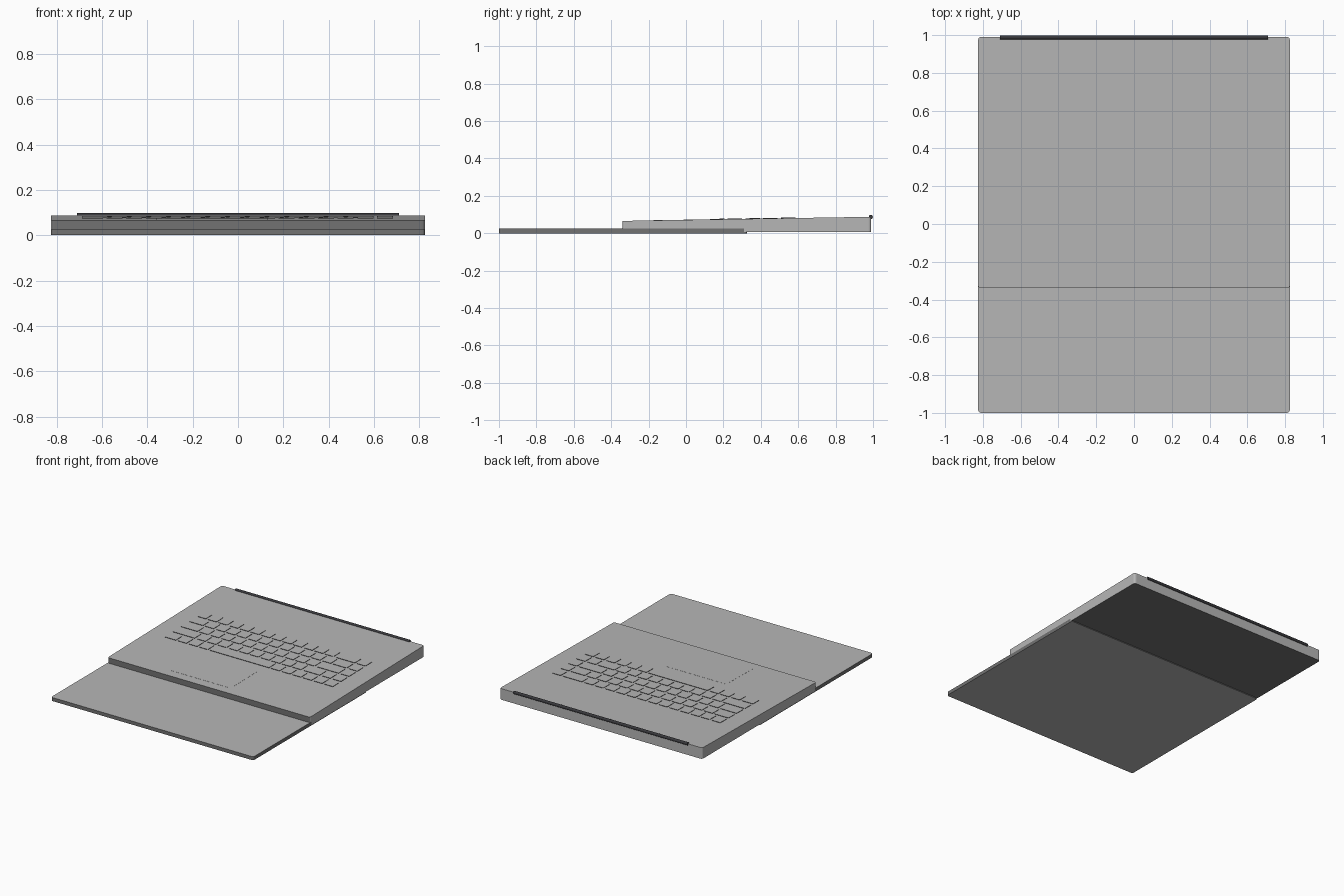
import bpy, bmesh, math
from mathutils import Vector

cube = bpy.data.objects.get("Cube")
if cube:
    bpy.data.objects.remove(cube)


def material(name, colour):
    m = bpy.data.materials.new(name)
    m.use_nodes = True
    m.diffuse_color = (*colour, 1)
    m.node_tree.nodes["Principled BSDF"].inputs["Base Color"].default_value = (*colour, 1)
    return m


silver = material("silver", (0.47, 0.47, 0.47))
grey = material("dark grey", (0.17, 0.17, 0.17))
black = material("charcoal", (0.04, 0.04, 0.045))

HALF_W = 0.825
FRONT, BACK = -0.34, 0.99


def deck(y):
    """Height of the sloping keyboard deck."""
    return 0.066 + 0.022 * (y - FRONT) / (BACK - FRONT)


def slab(name, x, y, bottom, top, radius, mats, rule=None, steps=4):
    """Round-cornered plate; bottom and top are heights as functions of y."""
    bm = bmesh.new()
    corners = [(x[1], y[1]), (x[0], y[1]), (x[0], y[0]), (x[1], y[0])]
    ring = []
    for i, (cx, cy) in enumerate(corners):
        ox = cx - math.copysign(radius, cx - sum(x) / 2)
        oy = cy - math.copysign(radius, cy - sum(y) / 2)
        for s in range(steps + 1):
            a = math.pi / 2 * (i + s / steps)
            ring.append((ox + radius * math.cos(a), oy + radius * math.sin(a)))
    low = [bm.verts.new((px, py, bottom(py))) for px, py in ring]
    high = [bm.verts.new((px, py, top(py))) for px, py in ring]
    bm.faces.new(high)
    bm.faces.new(low[::-1])
    n = len(ring)
    for i in range(n):
        j = (i + 1) % n
        bm.faces.new((low[i], low[j], high[j], high[i]))
    bm.normal_update()
    if rule:
        for f in bm.faces:
            f.material_index = rule(f.normal)
    mesh = bpy.data.meshes.new(name)
    bm.to_mesh(mesh)
    bm.free()
    obj = bpy.data.objects.new(name, mesh)
    bpy.context.collection.objects.link(obj)
    for m in mats:
        mesh.materials.append(m)
    return obj


# Lid lying flat under the front of the base, with dark edges
slab("lid", (-HALF_W, HALF_W), (-1, 0.325), lambda y: 0, lambda y: 0.026, 0.015,
     (silver, grey), lambda n: int(abs(n.z) < 0.5))

# Wedge-shaped base with dark front edge and underside
slab("base", (-HALF_W, HALF_W), (FRONT, BACK), lambda y: 0.006, deck, 0.015,
     (silver, grey), lambda n: int(n.z < -0.5 or n.y < -0.6))

# Touchpad, nearly flush
slab("touchpad", (-0.36, 0.13), (-0.27, 0.045), lambda y: deck(y) - 0.002,
     lambda y: deck(y) + 0.0008, 0.006, (silver,))

# Keyboard: key widths in units for each row, from the back
UNIT, ROW, GAP = 0.0868, 0.095, 0.016
LEFT, TOP_ROW = -0.697, 0.585
rows = [
    [1] * 13 + [2, 1],
    [1.5] + [1] * 12 + [1.5, 1],
    [1.75] + [1] * 11 + [2.25, 1],
    [2.25] + [1] * 10 + [1.75, 1, 1],
    [1.25, 1, 1, 1, 5.75] + [1] * 6,
]
for r, widths in enumerate(rows):
    x = LEFT
    y = TOP_ROW - r * ROW
    for k, w in enumerate(widths):
        slab(f"key_{r + 1}_{k + 1}", (x + GAP / 2, x + w * UNIT - GAP / 2),
             (y - 0.077, y), lambda v: deck(v) - 0.002, lambda v: deck(v) + 0.003,
             0.005, (silver, black), lambda n: int(abs(n.z) < 0.5), steps=2)
        x += w * UNIT

# Hinge bar along the back edge
bpy.ops.mesh.primitive_cylinder_add(vertices=20, radius=0.011, depth=1.42,
                                    location=(0, 0.988, 0.087),
                                    rotation=(0, math.pi / 2, 0))
hinge = bpy.context.object
hinge.name = "hinge_bar"
hinge.data.materials.append(black)
bpy.ops.object.shade_smooth_by_angle()
